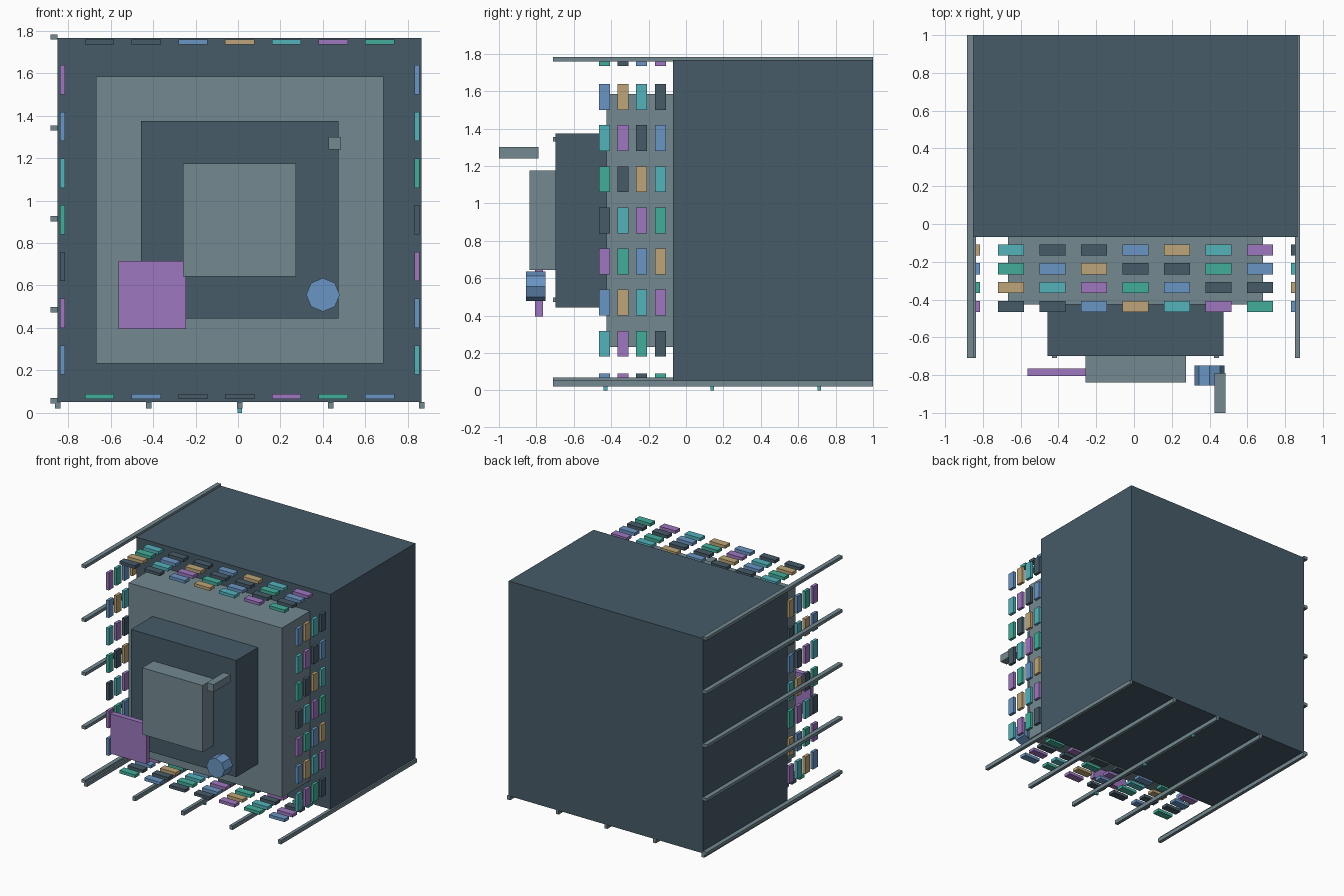
import bpy, math
from mathutils import Vector

if "Cube" in bpy.data.objects:
    bpy.data.objects.remove(bpy.data.objects["Cube"])


def material(name, r, g, b):
    def lin(v):
        v /= 255
        return v / 12.92 if v < 0.04045 else ((v + 0.055) / 1.055) ** 2.4
    m = bpy.data.materials.new(name)
    m.diffuse_color = (lin(r), lin(g), lin(b), 1)
    m.use_nodes = True
    m.node_tree.nodes["Principled BSDF"].inputs["Base Color"].default_value = m.diffuse_color
    return m


slate = material("slate", 71, 91, 104)
grey = material("grey", 116, 137, 145)
blue = material("blue", 106, 149, 195)
tan = material("tan", 189, 165, 120)
cyan = material("cyan", 85, 178, 187)
purple = material("purple", 157, 119, 191)
green = material("green", 68, 173, 154)
LIT = [blue, tan, cyan, purple, green]


def box(name, lo, hi, mat):
    """Axis-aligned box between two corners."""
    verts = [(x, y, z) for x in (lo[0], hi[0]) for y in (lo[1], hi[1]) for z in (lo[2], hi[2])]
    faces = [(0, 1, 3, 2), (4, 6, 7, 5), (0, 4, 5, 1), (2, 3, 7, 6), (0, 2, 6, 4), (1, 5, 7, 3)]
    mesh = bpy.data.meshes.new(name)
    mesh.from_pydata(verts, [], faces)
    mesh.materials.append(mat)
    obj = bpy.data.objects.new(name, mesh)
    bpy.context.collection.objects.link(obj)
    return obj


def block(name, center, size, mat):
    c, h = Vector(center), Vector(size) / 2
    return box(name, c - h, c + h, mat)


CX, CZ = 0.008, 0.909

# Stepped body, from the large rear block to the small front one
for name, half, y0, y1, mat in [
    ("rear_block", 0.857, -0.07, 1.0, slate),
    ("middle_block", 0.676, -0.425, -0.07, grey),
    ("inner_block", 0.465, -0.698, -0.425, slate),
    ("front_block", 0.266, -0.838, -0.698, grey),
]:
    box(name, (CX - half, y0, CZ - half), (CX + half, y1, CZ + half), mat)

# Long rails along the left side and underneath
for i in range(5):
    s = (i - 2) * 0.4285
    box(f"side_rail_{i}", (-0.884, -0.71, CZ + 0.005 + s - 0.012),
        (-0.849, 1.0, CZ + 0.005 + s + 0.012), grey)
    box(f"bottom_rail_{i}", (CX + s - 0.013, -0.71, 0.02), (CX + s + 0.013, 1.0, 0.052), grey)

# Small studs under the centre rail
for i, y in enumerate((-0.43, 0.14, 0.712)):
    block(f"stud_{i}", (CX, y, 0.01), (0.02, 0.02, 0.02), cyan)

# Floating plates ringing the middle block: four rows deep, seven per side
OFF = 0.834
for r in range(4):
    y = -0.436 + 0.0995 * r
    for c in range(7):
        s = (c - 3) * 0.22
        flat, upright = (0.138, 0.059, 0.024), (0.024, 0.059, 0.138)
        top = slate if (c + 2 * r) % 7 < 2 else LIT[(c + 3 * r + 3) % 5]
        bottom = slate if (c + 2 * r - 2) % 7 < 2 else LIT[(c + 3 * r + 4) % 5]
        left = slate if (c - r - 2) % 6 == 0 else LIT[(3 * c + r) % 5]
        right = slate if (c - r - 3) % 6 == 0 else LIT[(3 * c + r + 2) % 5]
        block(f"top_plate_{r}_{c}", (CX + s, y, CZ + OFF + 0.003), flat, top)
        block(f"bottom_plate_{r}_{c}", (CX + s, y, CZ - OFF + 0.003), flat, bottom)
        block(f"left_plate_{r}_{c}", (CX - OFF, y, CZ + s), upright, left)
        block(f"right_plate_{r}_{c}", (CX + OFF, y, CZ + s), upright, right)

# Front details: square panel, handle bar and eight-sided knob
box("square_panel", (-0.563, -0.806, 0.396), (-0.245, -0.764, 0.715), purple)
box("handle_bar", (0.425, -1.0, 1.24), (0.485, -0.788, 1.30), grey)
bpy.ops.mesh.primitive_cylinder_add(vertices=8, radius=0.079, depth=0.106,
                                    location=(0.40, -0.803, 0.556),
                                    rotation=(math.pi / 2, 0, 0))
knob = bpy.context.object
knob.name = "knob"
knob.data.materials.append(blue)
